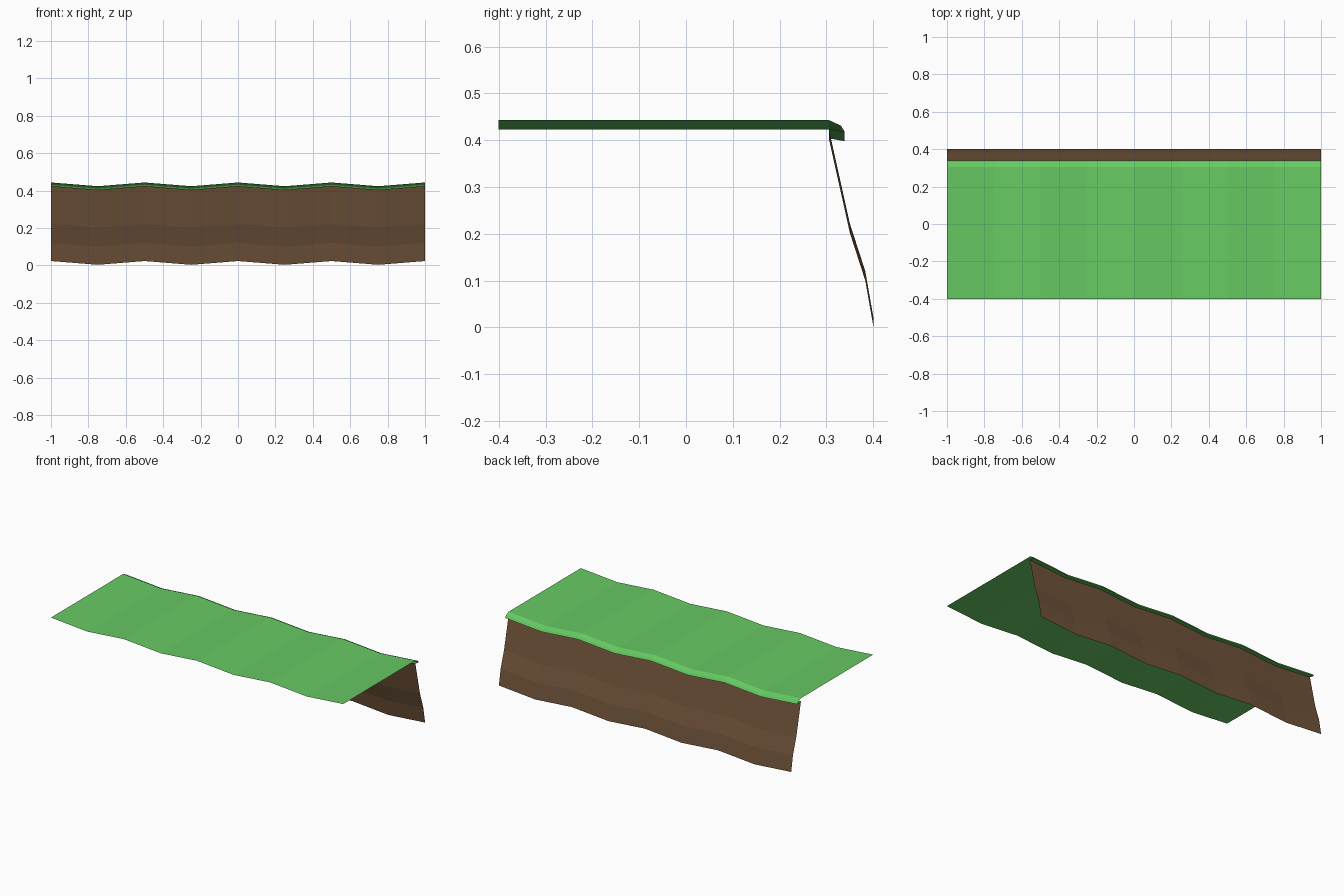
import bpy
import bmesh

if "Cube" in bpy.data.objects:
    bpy.data.objects.remove(bpy.data.objects["Cube"])


def material(name, rgb):
    m = bpy.data.materials.new(name)
    m.diffuse_color = (*rgb, 1.0)
    m.use_nodes = True
    m.node_tree.nodes["Principled BSDF"].inputs["Base Color"].default_value = m.diffuse_color
    return m


GREEN = material("grass green", (0.136, 0.591, 0.125))
BROWN = material("earth brown", (0.162, 0.087, 0.042))

SEGMENTS = 8     # strips along x
WAVE = 0.02      # every second cross-section dips by this much


def wavy_sheet(name, profile, mat):
    """Sweep an open (y, z) profile along x with a zigzag dip."""
    bm = bmesh.new()
    rows = []
    for i in range(SEGMENTS + 1):
        x = -1 + 2 * i / SEGMENTS
        dip = WAVE * (i % 2)
        rows.append([bm.verts.new((x, y, z - dip)) for y, z in profile])
    for a, b in zip(rows, rows[1:]):
        for j in range(len(profile) - 1):
            bm.faces.new((a[j], b[j], b[j + 1], a[j + 1]))
    mesh = bpy.data.meshes.new(name)
    bm.to_mesh(mesh)
    bm.free()
    mesh.materials.append(mat)
    obj = bpy.data.objects.new(name, mesh)
    bpy.context.collection.objects.link(obj)
    return obj


# Grass surface with a rounded lip that tucks back under to the wall
wavy_sheet("grass_top", [(-0.4, 0.443), (0.305, 0.443), (0.331, 0.431),
                         (0.339, 0.418), (0.305, 0.424)], GREEN)

# Earth bank sloping down from under the lip
wavy_sheet("earth_bank", [(0.305, 0.424), (0.35, 0.222),
                          (0.383, 0.12), (0.4, 0.023)], BROWN)
